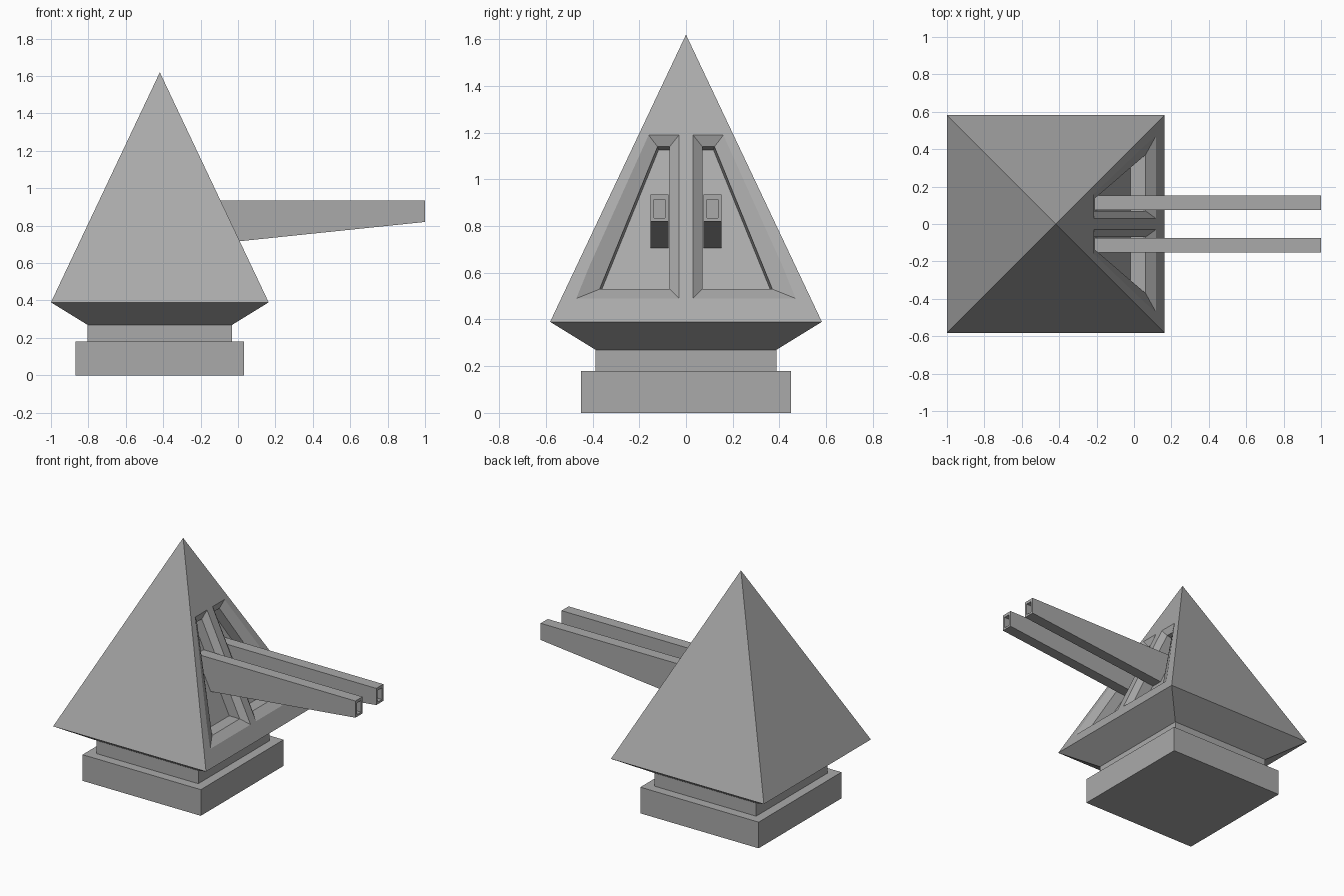
import bpy, bmesh

cube = bpy.data.objects.get("Cube")
if cube:
    bpy.data.objects.remove(cube, do_unlink=True)

grey = bpy.data.materials.new("mid grey")
grey.use_nodes = True
COLOUR = (0.4, 0.4, 0.4, 1)
grey.diffuse_color = COLOUR
grey.node_tree.nodes["Principled BSDF"].inputs["Base Color"].default_value = COLOUR

CX = -0.418               # centre of the tower in x
HALF, EAVE, APEX = 0.582, 0.39, 1.62


def loft(name, rings, cap_start=True, cap_end=True):
    """Join rings of points with quads; a one-point ring makes a tip."""
    bm = bmesh.new()
    loops = [[bm.verts.new(p) for p in ring] for ring in rings]
    for a, b in zip(loops, loops[1:]):
        n = len(a)
        for i in range(n):
            j = (i + 1) % n
            bm.faces.new((a[i], a[j], b[0]) if len(b) == 1 else (a[i], a[j], b[j], b[i]))
    if cap_start:
        bm.faces.new(loops[0])
    if cap_end and len(loops[-1]) > 1:
        bm.faces.new(loops[-1])
    bmesh.ops.recalc_face_normals(bm, faces=bm.faces)
    mesh = bpy.data.meshes.new(name)
    bm.to_mesh(mesh)
    bm.free()
    mesh.materials.append(grey)
    obj = bpy.data.objects.new(name, mesh)
    bpy.context.collection.objects.link(obj)
    return obj


def square(h, z):
    return [(CX + sx * h, sy * h, z) for sx, sy in ((-1, -1), (1, -1), (1, 1), (-1, 1))]


def slope_x(z, depth=0.0):
    """x on the +x roof slope at height z, moved inwards by depth."""
    return CX + HALF * (APEX - z) / (APEX - EAVE) - depth


# Plinth, neck and pyramid with its tapered underside
loft("plinth", [square(0.45, 0), square(0.45, 0.18)])
loft("neck", [square(0.387, 0.18), square(0.387, 0.27)])
pyramid = loft("pyramid", [square(0.387, 0.27), square(HALF, EAVE), [(CX, 0, APEX)]])

# Window recesses: chamfered rim, then a deeper pocket (y, z outlines)
OUTER = [(0.03, 0.49), (0.47, 0.49), (0.16, 1.19), (0.03, 1.19)]
RIM = [(0.07, 0.53), (0.37, 0.53), (0.122, 1.14), (0.07, 1.14)]
FLOOR = [(0.07, 0.53), (0.36, 0.53), (0.118, 1.125), (0.07, 1.125)]

for side, label in ((1, "left"), (-1, "right")):
    def ring(outline, depth):
        return [(slope_x(z, depth), side * y, z) for y, z in outline]

    rim = ring(RIM, 0.036)
    # carry the chamfer a little past the slope for a clean cut
    mouth = [tuple(o + 0.3 * (o - r) for o, r in zip(po, pr))
             for po, pr in zip(ring(OUTER, 0), rim)]
    cutter = loft("window_cutter_" + label, [mouth, rim, ring(FLOOR, 0.116)])
    cutter.hide_render = True
    mod = pyramid.modifiers.new("window", 'BOOLEAN')
    mod.operation, mod.solver, mod.object = 'DIFFERENCE', 'EXACT', cutter
    bpy.context.view_layer.objects.active = pyramid
    bpy.ops.object.modifier_apply(modifier=mod.name)
    bpy.data.objects.remove(cutter, do_unlink=True)

    # Tapered barrel with a hollow muzzle
    def section(x_top, x_low, y0, y1, low, top):
        return [(x_low, side * y0, low), (x_low, side * y1, low),
                (x_top, side * y1, top), (x_top, side * y0, top)]

    loft("barrel_" + label, [
        section(-0.22, -0.115, 0.075, 0.152, 0.704, 0.935),
        section(1, 1, 0.075, 0.152, 0.82, 0.935),
        section(1, 1, 0.09, 0.137, 0.835, 0.915),
        section(0.96, 0.96, 0.09, 0.137, 0.835, 0.915)])
